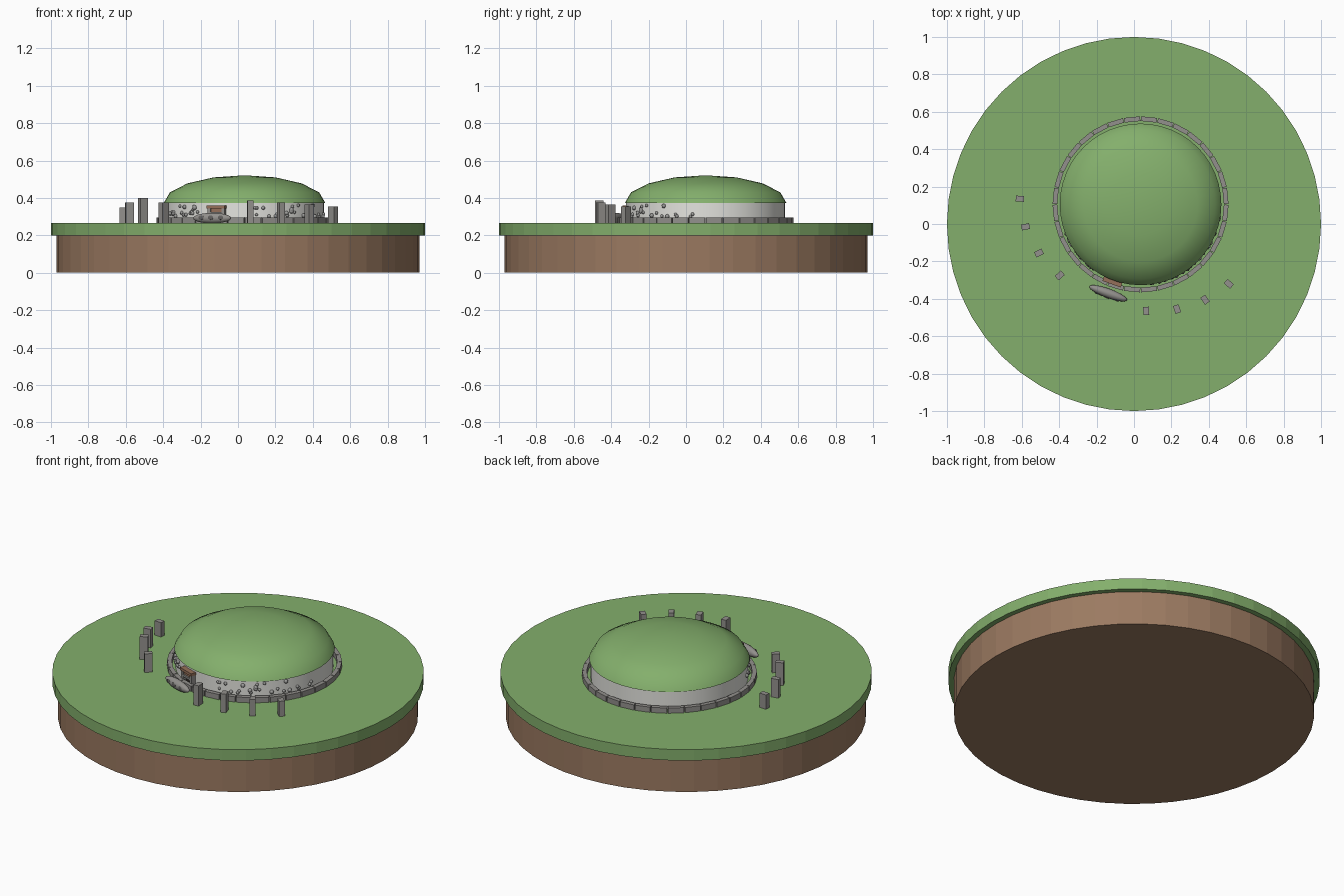
import bpy, bmesh, math, random
from mathutils import Matrix, Vector

random.seed(4)
if "Cube" in bpy.data.objects:
    bpy.data.objects.remove(bpy.data.objects["Cube"])

CX, CY, GROUND = 0.035, 0.105, 0.265
DOOR = math.radians(-110)


def material(name, r, g, b):
    m = bpy.data.materials.new(name)
    m.use_nodes = True
    m.diffuse_color = (r, g, b, 1)
    m.node_tree.nodes["Principled BSDF"].inputs["Base Color"].default_value = (r, g, b, 1)
    return m


GRASS = material("grass green", 0.23, 0.43, 0.15)
SOIL = material("soil brown", 0.33, 0.195, 0.12)
QUARTZ = material("quartz white", 0.78, 0.78, 0.74)
STONE = material("stone grey", 0.29, 0.28, 0.265)
COBBLE = material("cobble grey", 0.33, 0.33, 0.32)
CARVING = material("carving dark grey", 0.13, 0.125, 0.12)
WOOD = material("door brown", 0.30, 0.16, 0.10)
SHADE = material("passage dark", 0.03, 0.025, 0.02)


def finish(name, bm, mat, smooth=None):
    bmesh.ops.recalc_face_normals(bm, faces=bm.faces)
    mesh = bpy.data.meshes.new(name)
    bm.to_mesh(mesh)
    bm.free()
    mesh.materials.append(mat)
    ob = bpy.data.objects.new(name, mesh)
    bpy.context.collection.objects.link(ob)
    if smooth:
        bpy.ops.object.select_all(action="DESELECT")
        ob.select_set(True)
        bpy.context.view_layer.objects.active = ob
        bpy.ops.object.shade_smooth_by_angle(angle=math.radians(smooth))
    return ob


def lathe(name, profile, mat, centre=(0, 0), steps=48, smooth=None):
    """Spin a (radius, height) profile round an upright axis."""
    bm = bmesh.new()
    verts = [bm.verts.new((r, 0, z)) for r, z in profile]
    edges = [bm.edges.new(pair) for pair in zip(verts, verts[1:])]
    bmesh.ops.spin(bm, geom=verts + edges, cent=(0, 0, 0), axis=(0, 0, 1),
                   angle=math.tau, steps=steps, use_duplicate=False)
    bmesh.ops.remove_doubles(bm, verts=bm.verts, dist=1e-5)
    bmesh.ops.translate(bm, verts=bm.verts, vec=(*centre, 0))
    return finish(name, bm, mat, smooth)


def frame(angle, radius, z, across=0):
    """Local frame on the mound: x outward, y along the wall, z up."""
    return (Matrix.Translation((CX, CY, 0)) @ Matrix.Rotation(angle, 4, "Z")
            @ Matrix.Translation((radius, across, z)))


def add_box(bm, matrix, size):
    bmesh.ops.create_cube(bm, size=1, matrix=matrix @ Matrix.Diagonal((*size, 1)))


def add_ball(bm, matrix, radii, u=16, v=10):
    bmesh.ops.create_uvsphere(bm, u_segments=u, v_segments=v, radius=1,
                              matrix=matrix @ Matrix.Diagonal((*radii, 1)))


# Island
lathe("soil_base", [(0, 0), (0.97, 0), (0.97, 0.2), (0, 0.2)], SOIL)
lathe("turf_disc", [(0, 0.2), (1, 0.2), (1, GROUND), (0, GROUND)], GRASS)

# Mound with its quartz wall
lathe("quartz_wall", [(0.425, GROUND), (0.425, 0.375)], QUARTZ, (CX, CY), smooth=40)
dome = [(0.432 * math.cos(a), 0.373 + 0.148 * math.sin(a))
        for a in (math.pi / 8 * i for i in range(5))]
lathe("grass_dome", [(0, 0.373)] + dome[:-1] + [(0, 0.521)], GRASS, (CX, CY), smooth=60)

# Ring of kerbstones
bm = bmesh.new()
KERBS = 32
for i in range(KERBS):
    add_box(bm, frame(math.tau * (i + 0.5) / KERBS, 0.456, 0.28), (0.025, 0.086, 0.032))
finish("kerbstones", bm, STONE)

# Standing stones: x, y, top height
bm = bmesh.new()
for x, y, top in [(-0.61, 0.135, 0.35), (-0.58, -0.015, 0.375), (-0.508, -0.155, 0.40),
                  (-0.397, -0.275, 0.375), (0.065, -0.465, 0.385), (0.23, -0.455, 0.375),
                  (0.38, -0.405, 0.365), (0.507, -0.32, 0.355)]:
    out = Vector((x - CX, y - CY))
    height = top - GROUND
    add_box(bm, frame(math.atan2(out.y, out.x), out.length, GROUND + height / 2),
            (0.044, 0.031, height))
finish("standing_stones", bm, STONE)

# Rounded cobbles set in the wall on both sides of the entrance
bm = bmesh.new()
for low, high, count in [(-160, -126, 20), (-86, -8, 24)]:
    for i in range(count):
        angle = math.radians(random.uniform(low, high))
        size = random.uniform(0.008, 0.012)
        add_ball(bm, frame(angle, 0.427, random.uniform(0.3, 0.36)), (size,) * 3, 8, 6)
finish("wall_cobbles", bm, COBBLE, 60)

# Entrance
bm = bmesh.new()
for side in (-1, 1):
    add_box(bm, frame(DOOR, 0.43, 0.305, side * 0.04), (0.035, 0.018, 0.08))
add_box(bm, frame(DOOR, 0.432, 0.318), (0.035, 0.07, 0.012))
finish("door_frame", bm, STONE)
bm = bmesh.new()
add_box(bm, frame(DOOR, 0.434, 0.352), (0.04, 0.104, 0.016))
add_box(bm, frame(DOOR, 0.426, 0.335), (0.03, 0.066, 0.024))
finish("door_lintel", bm, WOOD)
bm = bmesh.new()
add_box(bm, frame(DOOR, 0.424, 0.29), (0.012, 0.064, 0.05))
finish("passage_opening", bm, SHADE)

# Carved stone lying before the entrance
STONE_AT, RADII = 0.506, (0.025, 0.108, 0.028)
bm = bmesh.new()
add_ball(bm, frame(DOOR, STONE_AT, 0.292), RADII, 24, 14)
finish("entrance_stone", bm, STONE, 60)
bm = bmesh.new()
for across in (-0.055, 0, 0.055):
    bulge = RADII[0] * math.sqrt(1 - (across / RADII[1]) ** 2)
    add_ball(bm, frame(DOOR, STONE_AT + bulge, 0.295, across), (0.003, 0.015, 0.012))
finish("stone_carvings", bm, CARVING, 60)
